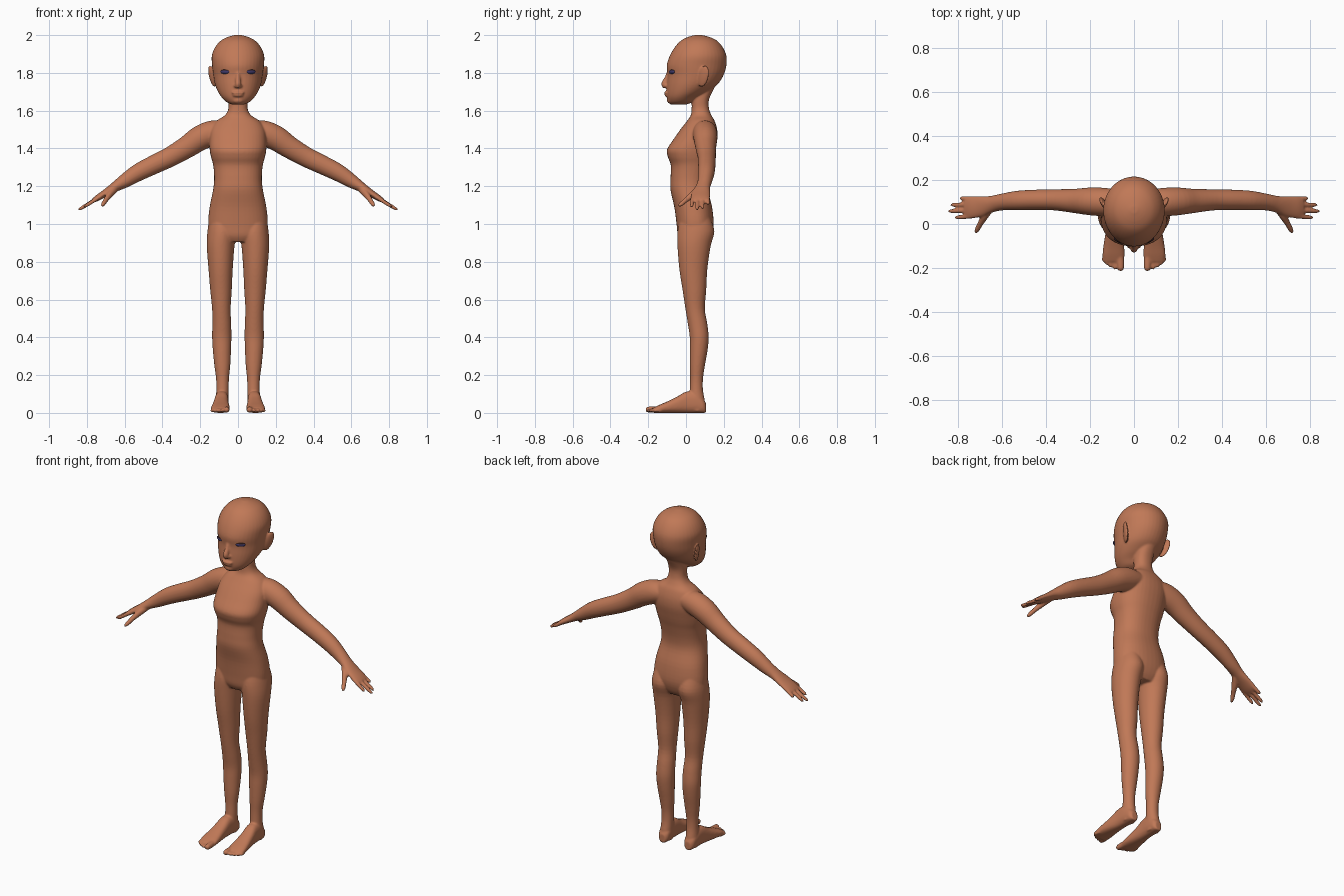
import bpy, bmesh, math
from mathutils import Vector, Matrix, Euler

X, Y, Z = Vector((1, 0, 0)), Vector((0, 1, 0)), Vector((0, 0, 1))


def material(name, rgb):
    m = bpy.data.materials.new(name)
    m.diffuse_color = (*rgb, 1)
    return m


skin = material("skin", (0.53, 0.19, 0.095))
eye_blue = material("eye dark blue", (0.05, 0.04, 0.14))
lash_dark = material("lash dark", (0.03, 0.012, 0.012))


def spline(rows, k=4):
    """Smooth rows of numbers through the given rows."""
    out = []
    for i in range(len(rows) - 1):
        p0, p1 = rows[max(i - 1, 0)], rows[i]
        p2, p3 = rows[i + 1], rows[min(i + 2, len(rows) - 1)]
        for j in range(k):
            t = j / k
            out.append([0.5 * (2 * b + (c - a) * t + (2 * a - 5 * b + 4 * c - d) * t * t
                               + (3 * b - a - 3 * c + d) * t ** 3)
                        for a, b, c, d in zip(p0, p1, p2, p3)])
    return out + [list(rows[-1])]


def tube(bm, rows, axis=None, ref=Y, power=2.0, n=40):
    """Loft closed rings (x, y, z, radius a, radius b) along a path."""
    rings = []
    for i, (x, y, z, ra, rb) in enumerate(rows):
        lo, hi = rows[max(i - 1, 0)], rows[min(i + 1, len(rows) - 1)]
        t = axis or (Vector(hi[:3]) - Vector(lo[:3])).normalized()
        a = ref.cross(t).normalized()
        b = t.cross(a)
        ring = []
        for j in range(n):
            ang = 2 * math.pi * j / n
            c, s = (math.copysign(abs(v) ** (2 / power), v)
                    for v in (math.cos(ang), math.sin(ang)))
            ring.append(bm.verts.new(Vector((x, y, z)) + a * ra * c + b * rb * s))
        rings.append(ring)
    for r0, r1 in zip(rings, rings[1:]):
        for j in range(n):
            k = (j + 1) % n
            bm.faces.new((r0[j], r0[k], r1[k], r1[j]))
    bm.faces.new(rings[0][::-1])
    bm.faces.new(rings[-1])


def column(bm, rows, power):
    """Upright loft from (z, centre x, half width, front y, back y)."""
    full = [(cx, (f + b) / 2, z, h, (b - f) / 2) for z, cx, h, f, b in rows]
    tube(bm, spline(full), axis=Z, power=power)


def digit(bm, start, end, r, ref):
    """Finger or toe with a rounded tip."""
    p, q = Vector(start), Vector(end)
    rows = [(*p.lerp(q, t), r * s, r * s) for t, s in
            ((0, 1), (0.5, 1), (0.82, 0.93), (0.93, 0.72), (0.98, 0.4), (1, 0.12))]
    tube(bm, rows, ref=ref, n=16)


def ball(bm, centre, radii, rot=(0, 0, 0)):
    m = (Matrix.Translation(centre)
         @ Euler([math.radians(a) for a in rot]).to_matrix().to_4x4()
         @ Matrix.Diagonal((*radii, 1)))
    bmesh.ops.create_uvsphere(bm, u_segments=32, v_segments=20, radius=1, matrix=m)


def finish(bm, name, mats):
    bmesh.ops.recalc_face_normals(bm, faces=bm.faces)
    me = bpy.data.meshes.new(name)
    bm.to_mesh(me)
    bm.free()
    for m in mats:
        me.materials.append(m)
    me.shade_smooth()
    ob = bpy.data.objects.new(name, me)
    bpy.context.collection.objects.link(ob)
    ob.modifiers.new("mirror", 'MIRROR').use_mirror_merge = False
    return ob


bm = bmesh.new()

# Head
column(bm, [
    (1.632, 0, .03, -.08, .00), (1.645, 0, .06, -.092, .035), (1.67, 0, .086, -.10, .065),
    (1.70, 0, .106, -.103, .115), (1.74, 0, .122, -.102, .168), (1.79, 0, .131, -.098, .20),
    (1.84, 0, .137, -.102, .214), (1.89, 0, .139, -.086, .214), (1.935, 0, .122, -.060, .195),
    (1.97, 0, .092, -.028, .165), (1.99, 0, .055, .01, .125), (2.001, 0, .015, .05, .08)], 2.0)

# Nose, lips, chin and ear
tube(bm, spline([(0, -.085, 1.815, .012, .012), (0, -.10, 1.775, .012, .013),
                 (0, -.113, 1.742, .016, .018), (0, -.108, 1.722, .012, .012)]), n=20)
ball(bm, (.013, -.104, 1.731), (.010, .012, .009))
ball(bm, (0, -.103, 1.695), (.034, .013, .008))
ball(bm, (0, -.101, 1.681), (.028, .013, .008))
ball(bm, (0, -.083, 1.655), (.03, .018, .018))
ball(bm, (.137, .092, 1.782), (.011, .030, .060), (-18, 8, -25))

# Neck and torso
column(bm, [
    (1.72, 0, .05, .03, .15), (1.66, 0, .05, .03, .122), (1.61, 0, .051, .03, .122),
    (1.575, 0, .07, .025, .135), (1.545, 0, .115, .005, .152), (1.50, 0, .143, -.03, .165),
    (1.45, 0, .15, -.065, .166), (1.395, 0, .15, -.10, .155), (1.355, 0, .143, -.096, .145),
    (1.31, 0, .131, -.080, .132), (1.24, 0, .126, -.082, .117), (1.18, 0, .132, -.082, .116),
    (1.09, 0, .15, -.062, .138), (1.00, 0, .158, -.05, .146), (.94, 0, .145, -.043, .132),
    (.905, 0, .10, -.025, .11)], 2.3)

# Leg
column(bm, [
    (1.03, .085, .065, -.03, .13), (.96, .085, .077, -.045, .15), (.88, .092, .073, -.045, .13),
    (.76, .092, .064, -.035, .113), (.65, .09, .057, -.018, .107), (.55, .088, .049, -.003, .10),
    (.47, .086, .05, .01, .113), (.40, .086, .051, .02, .12), (.33, .085, .048, .02, .114),
    (.25, .083, .042, .02, .10), (.18, .082, .034, .022, .09), (.12, .082, .033, .02, .09),
    (.06, .084, .034, .015, .10), (.008, .084, .031, .02, .10)], 2.0)

# Foot and toes
foot = [(.106, .084, .018, .05), (.09, .084, .031, .075), (.05, .085, .036, .11),
        (0, .087, .037, .112), (-.05, .09, .041, .084), (-.10, .092, .047, .060),
        (-.14, .093, .050, .043), (-.172, .092, .045, .028)]
tube(bm, spline([(cx, y, h / 2, w, h / 2) for y, cx, w, h in foot]), axis=Y, ref=Z, power=2.5)
digit(bm, (.063, -.14, .019), (.060, -.215, .017), .017, Z)
for x0, x1, y1 in ((.087, .087, -.209), (.105, .107, -.199), (.120, .124, -.187), (.131, .138, -.172)):
    digit(bm, (x0, -.13, .014), (x1, y1, .013), .0105, Z)

# Arm and palm
tube(bm, spline([
    (.06, .10, 1.495, .05, .055), (.13, .10, 1.483, .066, .064), (.20, .103, 1.455, .066, .063),
    (.27, .105, 1.408, .059, .055), (.36, .11, 1.355, .053, .048), (.45, .11, 1.312, .050, .046),
    (.53, .107, 1.272, .046, .044), (.60, .10, 1.228, .037, .038), (.65, .09, 1.197, .027, .038),
    (.70, .08, 1.165, .020, .048), (.745, .076, 1.137, .016, .051), (.77, .076, 1.122, .010, .045)]))

# Fingers and thumb
for y0, x1, y1, z1 in ((.036, .815, .029, 1.090), (.062, .847, .058, 1.073),
                       (.088, .836, .087, 1.079), (.114, .793, .117, 1.104)):
    digit(bm, (.73, y0, 1.145), (x1, y1, z1), .0105, Y)
tube(bm, [(.65, .08, 1.19, .02, .02), (.68, .035, 1.155, .019, .017), (.70, .0, 1.127, .013, .013),
          (.713, -.025, 1.106, .012, .012), (.719, -.037, 1.097, .008, .008),
          (.721, -.041, 1.094, .002, .002)], ref=X, n=16)

# Fuse all the parts into one smooth skin
body = finish(bm, "body", [skin])
rm = body.modifiers.new("fuse", 'REMESH')
rm.mode = 'VOXEL'
rm.voxel_size = 0.005
rm.use_smooth_shade = True
sm = body.modifiers.new("soften", 'SMOOTH')
sm.factor = 0.5
sm.iterations = 6

# Eyes, with a dark lash band along the top
bm = bmesh.new()
ball(bm, (.068, -.0745, 1.806), (.027, .010, .012), (0, 0, 28))
for f in bm.faces:
    f.material_index = 1 if f.calc_center_median().z > 1.812 else 0
finish(bm, "eyes", [eye_blue, lash_dark])
